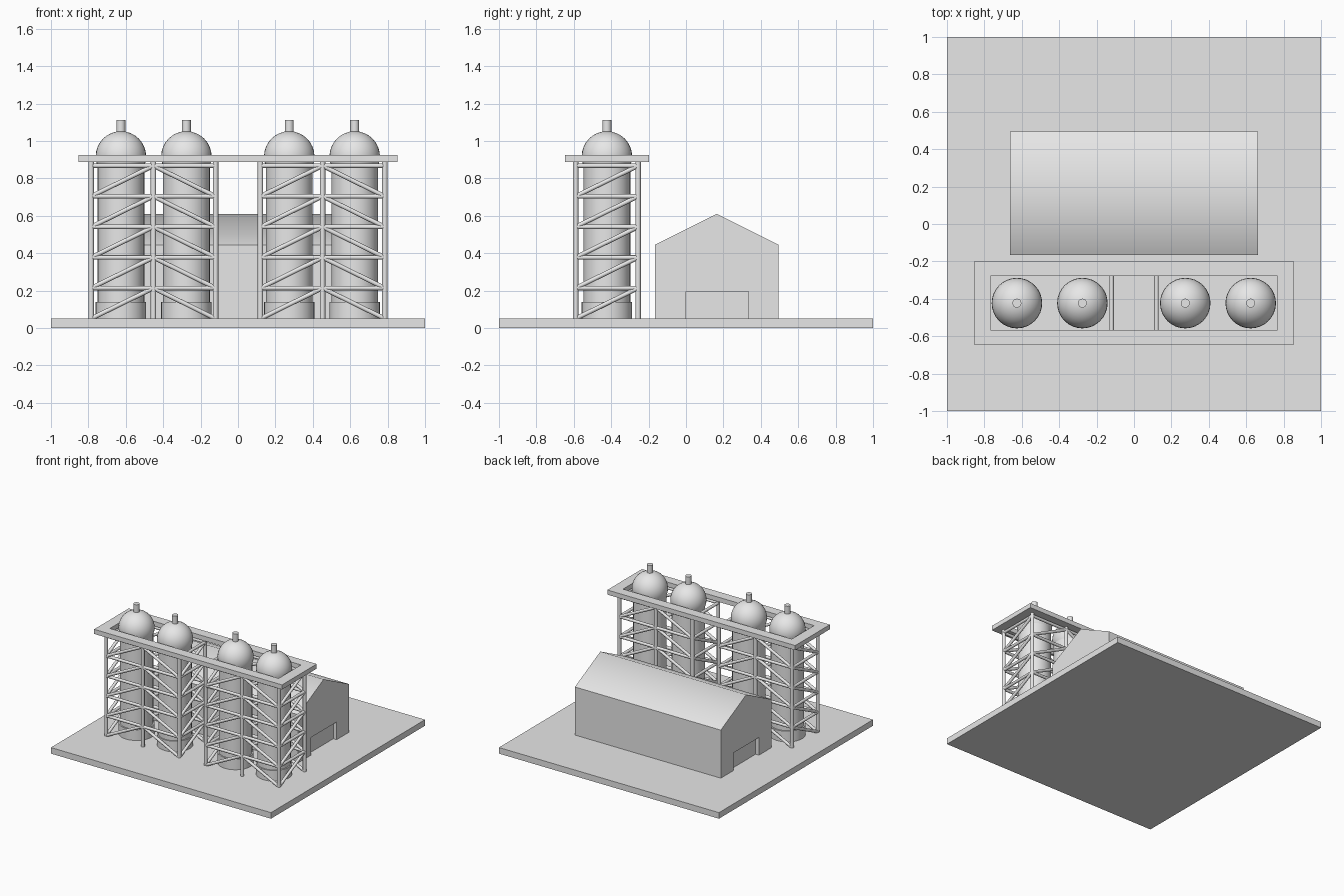
import bpy
import bmesh
import math
from mathutils import Vector

cube = bpy.data.objects.get("Cube")
if cube:
    bpy.data.objects.remove(cube, do_unlink=True)

GREY = bpy.data.materials.new("plain grey")
GREY.use_nodes = True
GREY.diffuse_color = (0.8, 0.8, 0.8, 1)
GREY.node_tree.nodes["Principled BSDF"].inputs["Base Color"].default_value = GREY.diffuse_color

GROUND = 0.05     # top of the base slab
ROW_Y = -0.423    # centre line of the tank row


def activate(ob):
    bpy.ops.object.select_all(action='DESELECT')
    bpy.context.view_layer.objects.active = ob
    ob.select_set(True)


def finish(ob, name, angle=None):
    ob.name = name
    ob.data.materials.append(GREY)
    activate(ob)
    if angle:
        bpy.ops.object.shade_smooth_by_angle(angle=math.radians(angle))
    return ob


def box(name, x, y, z):
    """Box from three (low, high) ranges."""
    bpy.ops.mesh.primitive_cube_add(size=1)
    ob = bpy.context.object
    for v in ob.data.vertices:
        v.co = [r[0] if c < 0 else r[1] for c, r in zip(v.co, (x, y, z))]
    return finish(ob, name)


def cylinder(name, x, y, z0, z1, radius, sides=32):
    bpy.ops.mesh.primitive_cylinder_add(
        vertices=sides, radius=radius, depth=z1 - z0, location=(x, y, (z0 + z1) / 2))
    return finish(bpy.context.object, name, 40)


def cut(ob, cutter):
    mod = ob.modifiers.new("opening", 'BOOLEAN')
    mod.operation = 'DIFFERENCE'
    mod.solver = 'EXACT'
    mod.object = cutter
    activate(ob)
    bpy.ops.object.modifier_apply(modifier=mod.name)
    bpy.data.objects.remove(cutter, do_unlink=True)


def tubes(name, segments, radius, sides=12):
    """All straight round bars of one kind in a single object."""
    bm = bmesh.new()
    for a, b in segments:
        a, b = Vector(a), Vector(b)
        d = b - a
        m = d.to_track_quat('Z', 'Y').to_matrix().to_4x4()
        m.translation = (a + b) / 2
        bmesh.ops.create_cone(bm, cap_ends=True, segments=sides, radius1=radius,
                              radius2=radius, depth=d.length, matrix=m)
    mesh = bpy.data.meshes.new(name)
    bm.to_mesh(mesh)
    bm.free()
    ob = bpy.data.objects.new(name, mesh)
    bpy.context.collection.objects.link(ob)
    return finish(ob, name, 40)


# Base slab
box("base_slab", (-1, 1), (-1, 1), (0, GROUND))

# Warehouse: gabled profile pushed along x, softly shaded over the ridge
profile = [(-0.165, GROUND), (0.495, GROUND), (0.495, 0.445), (0.165, 0.61), (-0.165, 0.445)]
bm = bmesh.new()
gable = bm.faces.new([bm.verts.new((-0.663, y, z)) for y, z in profile])
pushed = bmesh.ops.extrude_face_region(bm, geom=[gable])["geom"]
bmesh.ops.translate(bm, vec=(1.326, 0, 0),
                    verts=[g for g in pushed if isinstance(g, bmesh.types.BMVert)])
if gable.is_valid and len([f for f in bm.faces if len(f.verts) == 5]) < 2:
    bmesh.ops.holes_fill(bm, edges=bm.edges[:], sides=5)
bmesh.ops.recalc_face_normals(bm, faces=bm.faces)
mesh = bpy.data.meshes.new("warehouse")
bm.to_mesh(mesh)
bm.free()
warehouse = bpy.data.objects.new("warehouse", mesh)
bpy.context.collection.objects.link(warehouse)
finish(warehouse, "warehouse")

# Recessed doorway in each gable end
for s in (-1, 1):
    cut(warehouse, box("door_cutter", sorted((s * 0.633, s * 0.8)), (0, 0.333), (0, 0.195)))
activate(warehouse)
bpy.ops.object.shade_smooth_by_angle(angle=math.radians(60))

# Tanks: foot ring, body, round head and vent
for i, x in enumerate((-0.626, -0.276, 0.274, 0.624), 1):
    cylinder(f"tank_foot_{i}", x, ROW_Y, GROUND, 0.138, 0.135)
    cylinder(f"tank_body_{i}", x, ROW_Y, GROUND, 0.92, 0.125)
    bpy.ops.mesh.primitive_uv_sphere_add(
        segments=32, ring_count=16, radius=0.135, location=(x, ROW_Y, 0.917))
    finish(bpy.context.object, f"tank_head_{i}", 40)
    cylinder(f"tank_vent_{i}", x, ROW_Y, 1.0, 1.113, 0.024, 16)

# Platform ring around the tank heads
platform = box("platform", (-0.854, 0.854), (-0.648, -0.198), (0.888, 0.926))
cut(platform, box("platform_cutter", (-0.767, 0.767), (-0.568, -0.278), (0.8, 1.0)))

# Lattice towers
LEVELS = [GROUND + 0.1635 * i for i in range(6)]
FRONT, BACK = ROW_Y - 0.167, ROW_Y + 0.167
INNER, MID, OUTER = 0.12, 0.452, 0.785
for s, side in ((1, "left"), (-1, "right")):
    posts = [((s * x, y, GROUND), (s * x, y, 0.9))
             for x in (INNER, MID, OUTER) for y in (FRONT, BACK)]
    rails, braces = [], []
    for lo, hi in zip(LEVELS, LEVELS[1:]):
        for y in (FRONT, BACK):
            rails.append(((s * INNER, y, hi), (s * OUTER, y, hi)))
            for x in (INNER, OUTER):
                braces.append(((s * x, y, lo), (s * MID, y, hi)))
        for x in (INNER, OUTER):
            rails.append(((s * x, FRONT, hi), (s * x, BACK, hi)))
            braces.append(((s * x, FRONT, lo), (s * x, BACK, hi)))
    tubes(f"{side}_tower_posts", posts, 0.0145)
    tubes(f"{side}_tower_rails", rails, 0.012)
    tubes(f"{side}_tower_braces", braces, 0.012)
